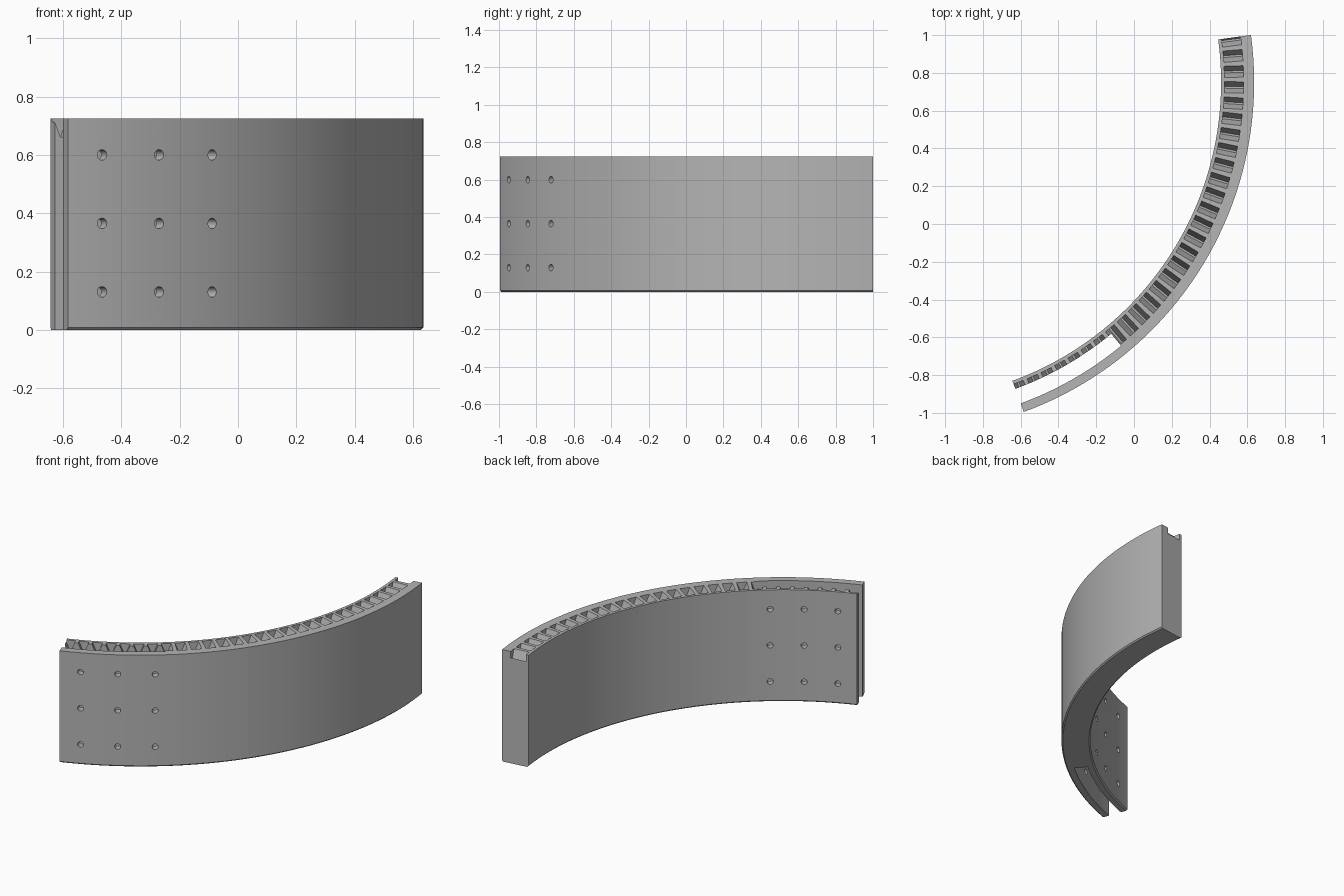
import bpy, bmesh
from math import radians, sin, cos, pi
from mathutils import Vector, Matrix

cube = bpy.data.objects.get("Cube")
if cube:
    bpy.data.objects.remove(cube, do_unlink=True)

# Arc layout: centre, inner and outer radius, height, end angles
CX, CY = -1.222, 0.75
RI, RO, H = 1.683, 1.858, 0.725
A0, A1 = -69.9, 7.75


def polar(r, angle, z):
    a = radians(angle)
    return Vector((CX + r * cos(a), CY + r * sin(a), z))


def finish(name, bm):
    bmesh.ops.recalc_face_normals(bm, faces=bm.faces)
    mesh = bpy.data.meshes.new(name)
    bm.to_mesh(mesh)
    bm.free()
    obj = bpy.data.objects.new(name, mesh)
    bpy.context.collection.objects.link(obj)
    return obj


def loft(bm, rings):
    """Bridge equal rings of points and cap both ends."""
    loops = [[bm.verts.new(p) for p in ring] for ring in rings]
    n = len(loops[0])
    for a, b in zip(loops, loops[1:]):
        for i in range(n):
            j = (i + 1) % n
            bm.faces.new((a[i], a[j], b[j], b[i]))
    bm.faces.new(loops[0])
    bm.faces.new(loops[-1])


def sweep(name, profile, start, end, steps):
    bm = bmesh.new()
    loft(bm, [[polar(r, start + (end - start) * k / steps, z) for r, z in profile]
              for k in range(steps + 1)])
    return finish(name, bm)


# Curved block with chamfered bottom edges
c = 0.008
body = sweep("curved_block", [(RI + c, 0), (RO - c, 0), (RO, c), (RO, H), (RI, H), (RI, c)],
             A0, A1, 64)

# Open gap that splits one end into two thin walls
gap = sweep("gap_cutter", [(1.728, -0.1), (1.81, -0.1), (1.81, H + 0.1), (1.728, H + 0.1)],
            A0 - 2, -50.4, 20)

# Row of tapered grooves in the top
bm = bmesh.new()
count = 29
for k in range(count):
    a = A1 - 0.45 - k * (A1 - A0 - 1.3) / (count - 1)
    t = Vector((-sin(radians(a)), cos(radians(a)), 0))
    section = [(-0.031, H + 0.002), (-0.005, H - 0.064), (0.005, H - 0.064), (0.031, H + 0.002)]
    loft(bm, [[polar(r, a, z) + t * s for s, z in section] for r in (1.701, 1.802)])
grooves = finish("groove_cutter", bm)

# Grid of radial holes through both thin walls
bm = bmesh.new()
for a in (-66, -59.2, -52.4):
    for z in (0.13, 0.365, 0.6):
        turn = Matrix.Rotation(radians(a), 4, 'Z') @ Matrix.Rotation(pi / 2, 4, 'Y')
        bmesh.ops.create_cone(bm, cap_ends=True, segments=20, radius1=0.018, radius2=0.018,
                              depth=0.4, matrix=Matrix.Translation(polar(1.77, a, z)) @ turn)
holes = finish("hole_cutter", bm)

# Apply the cuts and remove the cutters
bpy.ops.object.select_all(action='DESELECT')
bpy.context.view_layer.objects.active = body
body.select_set(True)
for cutter in (gap, grooves, holes):
    cutter.hide_render = True
    mod = body.modifiers.new(cutter.name, 'BOOLEAN')
    mod.operation = 'DIFFERENCE'
    mod.solver = 'EXACT'
    mod.object = cutter
    bpy.ops.object.modifier_apply(modifier=mod.name)
    bpy.data.objects.remove(cutter, do_unlink=True)

# Single grey finish
grey = bpy.data.materials.new("plain_grey")
grey.use_nodes = True
colour = (0.46, 0.46, 0.46, 1)
grey.diffuse_color = colour
grey.node_tree.nodes["Principled BSDF"].inputs["Base Color"].default_value = colour
body.data.materials.clear()
body.data.materials.append(grey)
bpy.ops.object.shade_smooth_by_angle(angle=radians(25))
